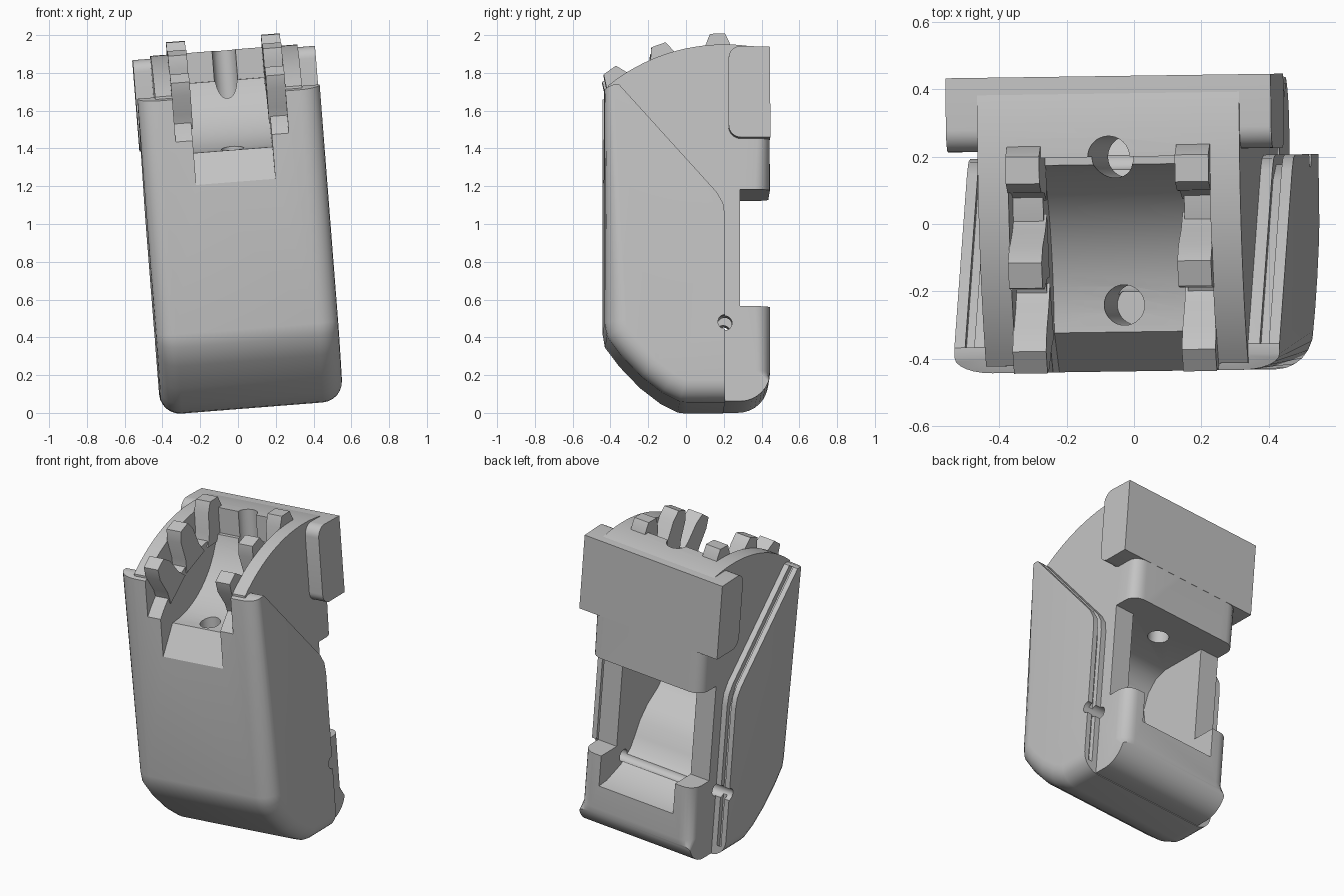
import bpy, bmesh
from math import sin, cos, pi, radians
from mathutils import Matrix

old = bpy.data.objects.get("Cube")
if old:
    bpy.data.objects.remove(old, do_unlink=True)

GREY = (0.55, 0.55, 0.55, 1)
mat = bpy.data.materials.new("plain grey")
mat.use_nodes = True
mat.diffuse_color = GREY
mat.node_tree.nodes["Principled BSDF"].inputs["Base Color"].default_value = GREY

# The whole casing leans slightly sideways
LEAN = (Matrix.Rotation(radians(0.8), 4, 'Z') @ Matrix.Rotation(radians(-4.5), 4, 'Y')
        @ Matrix.Translation((0.078, 0, 0)))
HALF = 0.484          # half width of cover and mounting block
BODY = 0.39           # half width of the inner body
FRONT, BACK = -0.437, 0.44
CY, CZ, CR = 0.2, 0.94, 0.98    # circle of the domed top


def arc(cy, cz, r, a0, a1, n=8):
    """Points on a circle in the side plane, angles in degrees."""
    steps = [radians(a0 + (a1 - a0) * i / n) for i in range(n + 1)]
    return [(cy + r * cos(a), cz + r * sin(a)) for a in steps]


def prism(name, pts, x0, x1, round_rule=None, radius=0.1):
    """Extrude a side profile across x; optionally round rim edges chosen by rule."""
    bm = bmesh.new()
    rings = [[bm.verts.new((x, y, z)) for y, z in pts] for x in (x0, x1)]
    for ring in rings:
        bm.faces.new(ring)
    n = len(pts)
    for i in range(n):
        j = (i + 1) % n
        bm.faces.new((rings[0][i], rings[0][j], rings[1][j], rings[1][i]))
    bmesh.ops.recalc_face_normals(bm, faces=bm.faces[:])
    if round_rule:
        edges = [e for e in bm.edges
                 if abs(e.verts[0].co.x - e.verts[1].co.x) < 1e-5
                 and all(round_rule(v.co.y, v.co.z) for v in e.verts)]
        bmesh.ops.bevel(bm, geom=edges, offset=radius, segments=6,
                        profile=0.5, affect='EDGES')
    return finish(name, bm)


def drill(name, axis, centre, r, length):
    """Round cutter along x or z."""
    bm = bmesh.new()
    turn = Matrix.Rotation(pi / 2, 4, 'Y') if axis == 'X' else Matrix()
    bmesh.ops.create_cone(bm, cap_ends=True, segments=32, radius1=r, radius2=r,
                          depth=length, matrix=Matrix.Translation(centre) @ turn)
    return finish(name, bm)


def finish(name, bm):
    me = bpy.data.meshes.new(name)
    bm.to_mesh(me)
    bm.free()
    me.materials.append(mat)
    ob = bpy.data.objects.new(name, me)
    bpy.context.collection.objects.link(ob)
    return ob


def activate(ob):
    bpy.ops.object.select_all(action='DESELECT')
    ob.select_set(True)
    bpy.context.view_layer.objects.active = ob


def cut(ob, cutters):
    activate(ob)
    for c in cutters:
        m = ob.modifiers.new("cut", 'BOOLEAN')
        m.operation, m.solver, m.object = 'DIFFERENCE', 'EXACT', c
        bpy.ops.object.modifier_apply(modifier=m.name)


# Inner body: domed top, notched back, rounded bottom back edge
body = prism("inner_body",
             [(-0.42, 0.5), (-0.02, 0.08), (0.2, 0.025)]
             + arc(0.28, 0.185, 0.16, -90, 0)
             + [(BACK, 0.53), (0.28, 0.53), (0.28, 1.15), (BACK, 1.15)]
             + arc(CY, CZ, CR, 76, 129, 20),
             -BODY, BODY,
             lambda y, z: y > BACK - 0.01 and z < 1.95, 0.08)

# Cover: wraps front, bottom and sides with a slanted rim
cover = prism("front_cover",
              [(FRONT, 1.68), (FRONT, 0.44), (-0.425, 0.37), (-0.35, 0.27),
               (-0.24, 0.155), (-0.13, 0.07), (-0.04, 0.025), (0.0, 0.02), (0.2, 0.02),
               (0.2, 1.0), (0.19, 1.07), (0.155, 1.13), (-0.36, 1.70), (-0.39, 1.70)],
              -HALF, HALF,
              lambda y, z: y < FRONT + 0.01 or z < 0.38, 0.11)

# Mounting block across the upper back
block = prism("mounting_block",
              [(BACK, 1.42), (BACK, 1.9)]
              + arc(0.285, 1.84, 0.065, 90, 180)
              + arc(0.285, 1.485, 0.065, 180, 270),
              -HALF, HALF)

# Cutters: curved top channel, tooth slot, back cavity, holes and rim grooves
channel = prism("channel_cutter",
                [(-0.6, 0.985), (-0.32, 1.39)] + arc(-0.32, 1.91, 0.52, -88, 0, 20)
                + [(0.2, 2.2), (-0.6, 2.2)], -0.21, 0.21)
slot = prism("slot_cutter",
             arc(CY, CZ, 0.82, 90, 146, 14) + [(-0.6, 1.35), (-0.6, 2.2), (0.2, 2.2)],
             -0.3, 0.3)
cavity = prism("cavity_cutter",
               [(0.6, 0.32), (0.36, 0.34), (0.22, 0.39), (0.13, 0.46), (0.09, 0.53),
                (0.05, 0.61), (-0.02, 0.69), (-0.12, 0.76), (-0.19, 0.85),
                (-0.21, 0.95), (-0.18, 1.05), (-0.12, 1.12), (-0.04, 1.15), (0.6, 1.15)],
               -0.26, 0.26)
back_hole = drill("back_hole_cutter", 'Z', (0, 0.2, 1.55), 0.062, 1.1)
front_hole = drill("front_hole_cutter", 'Z', (0, -0.24, 1.3), 0.06, 0.8)
pin_hole = drill("pin_hole_cutter", 'X', (0, 0.2, 0.44), 0.038, 1.4)
rim = [(0.2, 0.09), (0.2, 1.0), (0.155, 1.13), (-0.36, 1.70)]
ribbon = ([(y + 0.03, z + 0.02) for y, z in rim]
          + [(y - 0.03, z - 0.02) for y, z in reversed(rim)])
grooves = [prism("groove_cutter", ribbon, s * 0.425, s * 0.452) for s in (-1, 1)]

shared = [channel, slot, cavity, back_hole, front_hole, pin_hole]
cut(body, shared)
cut(cover, shared + grooves)
cut(block, [back_hole])
for c in shared + grooves:
    bpy.data.objects.remove(c, do_unlink=True)

# Two rows of three radial teeth beside the channel
parts = [body, cover, block]
tooth = [(0.78, 0.10), (0.86, 0.075), (0.98, 0.068), (1.045, 0.04)]   # radius, half width
for label, s in (("right", -1), ("left", 1)):
    for row, tilt in (("back", 2), ("middle", 19.5), ("front", 35.5)):
        a = radians(tilt)
        outline = tooth + [(r, -w) for r, w in reversed(tooth)]
        pts = [(CY - r * sin(a) + w * cos(a), CZ + r * cos(a) + w * sin(a))
               for r, w in outline]
        parts.append(prism(f"{label}_{row}_tooth", pts, s * 0.202, s * 0.302))

for ob in parts:
    ob.data.transform(LEAN)
    activate(ob)
    bpy.ops.object.shade_smooth_by_angle(angle=radians(30))
